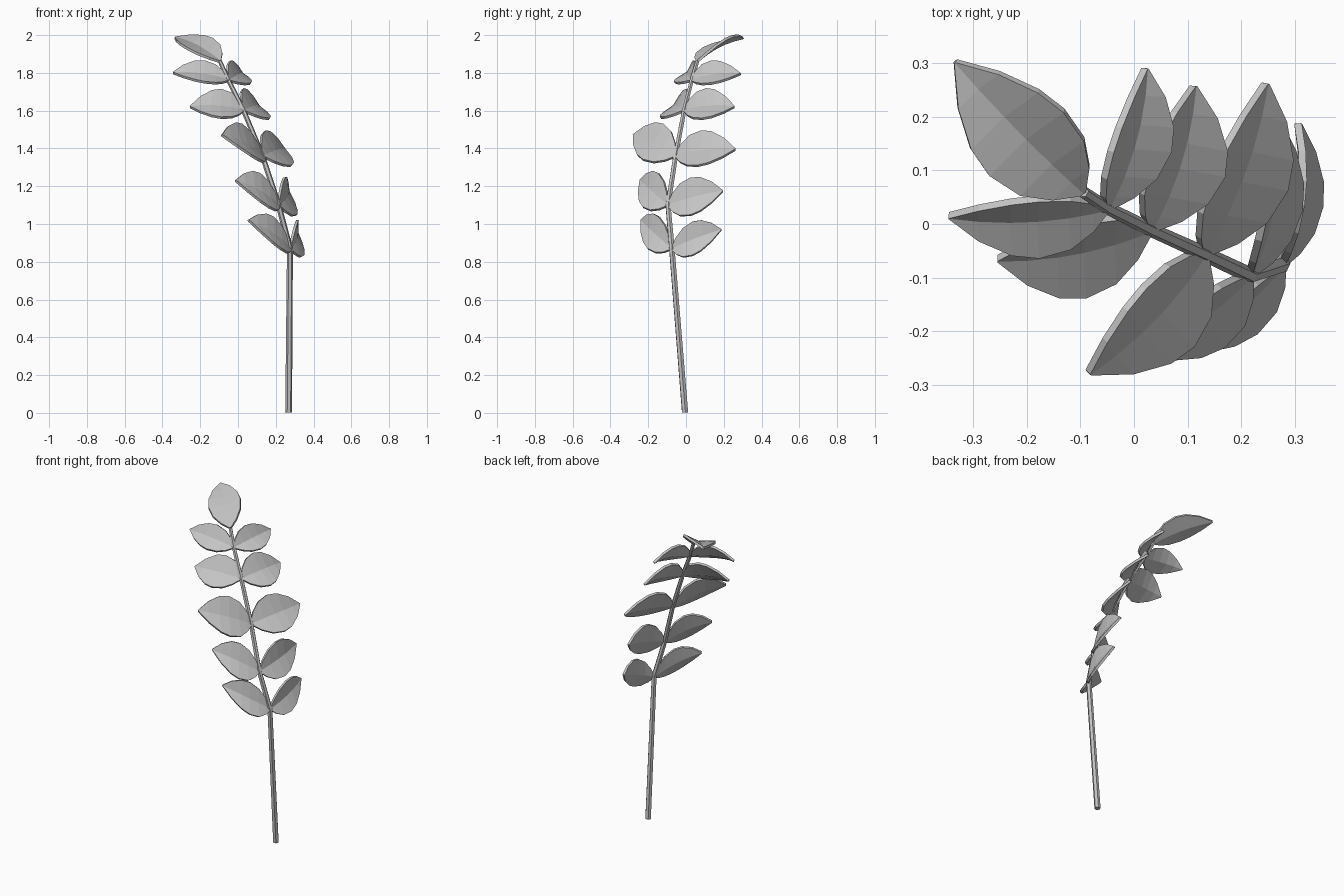
import bpy
import bmesh
from mathutils import Vector

default_cube = bpy.data.objects.get("Cube")
if default_cube:
    bpy.data.objects.remove(default_cube, do_unlink=True)

# One plain grey for the whole sprig
grey = bpy.data.materials.new("plain_grey")
grey.use_nodes = True
colour = (0.55, 0.55, 0.55, 1)
grey.diffuse_color = colour
grey.node_tree.nodes["Principled BSDF"].inputs["Base Color"].default_value = colour

LEAF_THICKNESS = 0.014
MIDRIB_BOW = 0.02      # lengthwise arch of the midrib
EDGE_LIFT = 0.022      # trough fold: edges rise above the midrib

# Leaf outline: (fraction of length, fraction of half width)
OUTLINE = [(0, 0.08), (0.1, 0.5), (0.25, 0.86), (0.45, 1), (0.62, 0.9), (0.82, 0.55), (1, 0.03)]


def make_stem(name, path):
    """Six-sided tapering stalk through (position, radius) points."""
    curve = bpy.data.curves.new(name, "CURVE")
    curve.dimensions = "3D"
    curve.bevel_depth = 1
    curve.bevel_resolution = 1
    curve.use_fill_caps = True
    spline = curve.splines.new("POLY")
    spline.points.add(len(path) - 1)
    for point, (position, radius) in zip(spline.points, path):
        point.co = (*position, 1)
        point.radius = radius
    curve.materials.append(grey)
    stem = bpy.data.objects.new(name, curve)
    bpy.context.collection.objects.link(stem)
    bpy.ops.object.select_all(action="DESELECT")
    stem.select_set(True)
    bpy.context.view_layer.objects.active = stem
    bpy.ops.object.convert(target="MESH")
    for polygon in stem.data.polygons:
        polygon.use_smooth = False


def make_leaf(name, base, tip, half_width):
    """Folded, arched leaf blade between base and tip."""
    base, tip, half_width = Vector(base), Vector(tip), Vector(half_width)
    normal = (tip - base).cross(half_width).normalized()
    if normal.z < 0:
        normal.negate()

    bm = bmesh.new()
    rows = []
    for along, width in OUTLINE:
        middle = base.lerp(tip, along) + normal * MIDRIB_BOW * 4 * along * (1 - along)
        lift = normal * EDGE_LIFT * width
        rows.append([bm.verts.new(middle + half_width * width * side + lift * abs(side))
                     for side in (-1, 0, 1)])
    for lower, upper in zip(rows, rows[1:]):
        for i in range(2):
            bm.faces.new((lower[i], lower[i + 1], upper[i + 1], upper[i]))
    bmesh.ops.recalc_face_normals(bm, faces=bm.faces)

    mesh = bpy.data.meshes.new(name)
    bm.to_mesh(mesh)
    bm.free()
    mesh.materials.append(grey)
    leaf = bpy.data.objects.new(name, mesh)
    bpy.context.collection.objects.link(leaf)
    solid = leaf.modifiers.new("thickness", "SOLIDIFY")
    solid.thickness = LEAF_THICKNESS
    solid.offset = 0


# Stem joints, from the lowest leaf pair to the top
joints = [
    (0.275, -0.075, 0.87),
    (0.215, -0.095, 1.1),
    (0.13, -0.055, 1.36),
    (0.03, -0.01, 1.6),
    (-0.05, 0.03, 1.76),
    (-0.095, 0.06, 1.86),
]
radii = [0.016, 0.015, 0.014, 0.013, 0.012, 0.011]
make_stem("stem", [((0.268, -0.005, 0.002), 0.018)] + list(zip(joints, radii)))

# Leaf pairs: tip and half-width vector for the front leaf and the back leaf
pairs = [
    (((0.055, -0.235, 1.02), (-0.02, 0.03, 0.085)),
     ((0.305, 0.187, 0.97), (-0.018, 0, 0.09))),
    (((-0.013, -0.24, 1.23), (-0.025, 0.042, 0.09)),
     ((0.265, 0.196, 1.175), (-0.032, 0, 0.1))),
    (((-0.085, -0.277, 1.47), (-0.045, 0.055, 0.095)),
     ((0.245, 0.262, 1.395), (-0.07, 0.01, 0.093))),
    (((-0.254, -0.065, 1.62), (0, 0.07, 0.075)),
     ((0.111, 0.257, 1.62), (-0.07, 0.01, 0.08))),
    (((-0.345, 0.015, 1.8), (0, 0.054, 0.057)),
     ((0.021, 0.29, 1.795), (-0.055, 0, 0.06))),
]
for number, (joint, pair) in enumerate(zip(joints, pairs), 1):
    for place, (tip, half_width) in zip(("front", "back"), pair):
        make_leaf(f"{place}_leaf_{number}", joint, tip, half_width)

# Single leaf at the top of the stem
make_leaf("end_leaf", joints[-1], (-0.333, 0.302, 1.985), (0.07, 0.06, 0.025))
